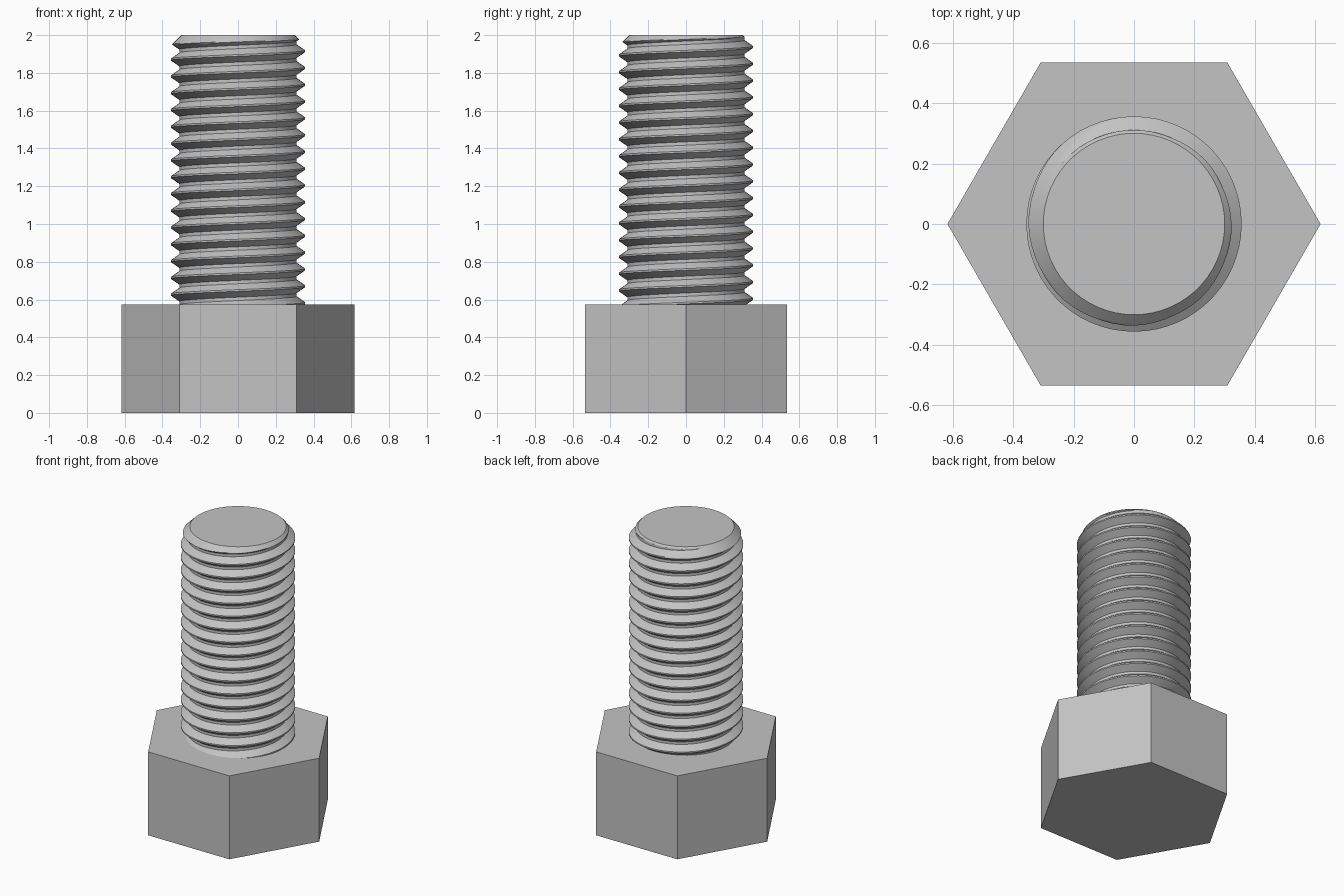
import bpy, bmesh
from math import cos, sin, tau

cube = bpy.data.objects.get("Cube")
if cube:
    bpy.data.objects.remove(cube, do_unlink=True)

HEAD_TOP, TOP = 0.573, 2.0
CREST, ROOT, TIP = 0.356, 0.311, 0.30
PITCH, CREST_Z = 0.0889, 1.915
COLUMNS, ROWS = 60, 20

steel = bpy.data.materials.new("grey steel")
steel.use_nodes = True
grey = (0.55, 0.55, 0.55, 1)
steel.diffuse_color = grey
steel.node_tree.nodes["Principled BSDF"].inputs["Base Color"].default_value = grey


def make_object(name, bm):
    bmesh.ops.recalc_face_normals(bm, faces=bm.faces)
    mesh = bpy.data.meshes.new(name)
    bm.to_mesh(mesh)
    bm.free()
    mesh.materials.append(steel)
    obj = bpy.data.objects.new(name, mesh)
    bpy.context.collection.objects.link(obj)
    return obj


# Hexagonal head, with corners on the x axis
bm = bmesh.new()
ring = [bm.verts.new((0.617 * cos(tau * i / 6), 0.617 * sin(tau * i / 6), 0))
        for i in range(6)]
base = bm.faces.new(ring)
top = bmesh.ops.extrude_face_region(bm, geom=[base])["geom"]
for v in top:
    if isinstance(v, bmesh.types.BMVert):
        v.co.z = HEAD_TOP
if not base.is_valid or len(bm.faces) < 8:
    bmesh.ops.holes_fill(bm, edges=bm.edges, sides=6)
make_object("hex_head", bm)


def thread_radius(u):
    """Trapezoid tooth: u is the distance from the crest in pitches."""
    d = abs((u + 0.5) % 1 - 0.5)
    t = min(max((0.4 - d) / 0.35, 0), 1)
    return ROOT + (CREST - ROOT) * t


# Threaded shank: tooth rows swept on a right-handed helix, chamfered at the tip
bm = bmesh.new()
turns_down = int((CREST_Z - HEAD_TOP) / PITCH) + 3
grid = []
for k in range(-turns_down * ROWS, 4 * ROWS):
    row = []
    for i in range(COLUMNS):
        a = i / COLUMNS
        z = CREST_Z + PITCH * (k / ROWS + a)
        z = min(max(z, HEAD_TOP - 0.04), TOP)
        r = min(thread_radius(k / ROWS), TIP + TOP - z)
        row.append(bm.verts.new((r * cos(tau * a), r * sin(tau * a), z)))
    grid.append(row)

for k in range(len(grid) - 1):
    for i in range(COLUMNS):
        j = (i + 1) % COLUMNS
        # The seam joins each turn to the next one up
        shift = ROWS if j == 0 else 0
        if k + 1 + shift < len(grid):
            bm.faces.new((grid[k][i], grid[k + shift][j],
                          grid[k + 1 + shift][j], grid[k + 1][i]))

bmesh.ops.remove_doubles(bm, verts=bm.verts, dist=0.0002)

# Flat end of the shank
tip = [e for e in bm.edges if e.is_boundary
       and all(v.co.z > TOP - 0.001 for v in e.verts)]
bmesh.ops.holes_fill(bm, edges=tip, sides=0)
shank = make_object("threaded_shank", bm)

bpy.ops.object.select_all(action="DESELECT")
shank.select_set(True)
bpy.context.view_layer.objects.active = shank
bpy.ops.object.shade_smooth_by_angle(angle=0.5)
